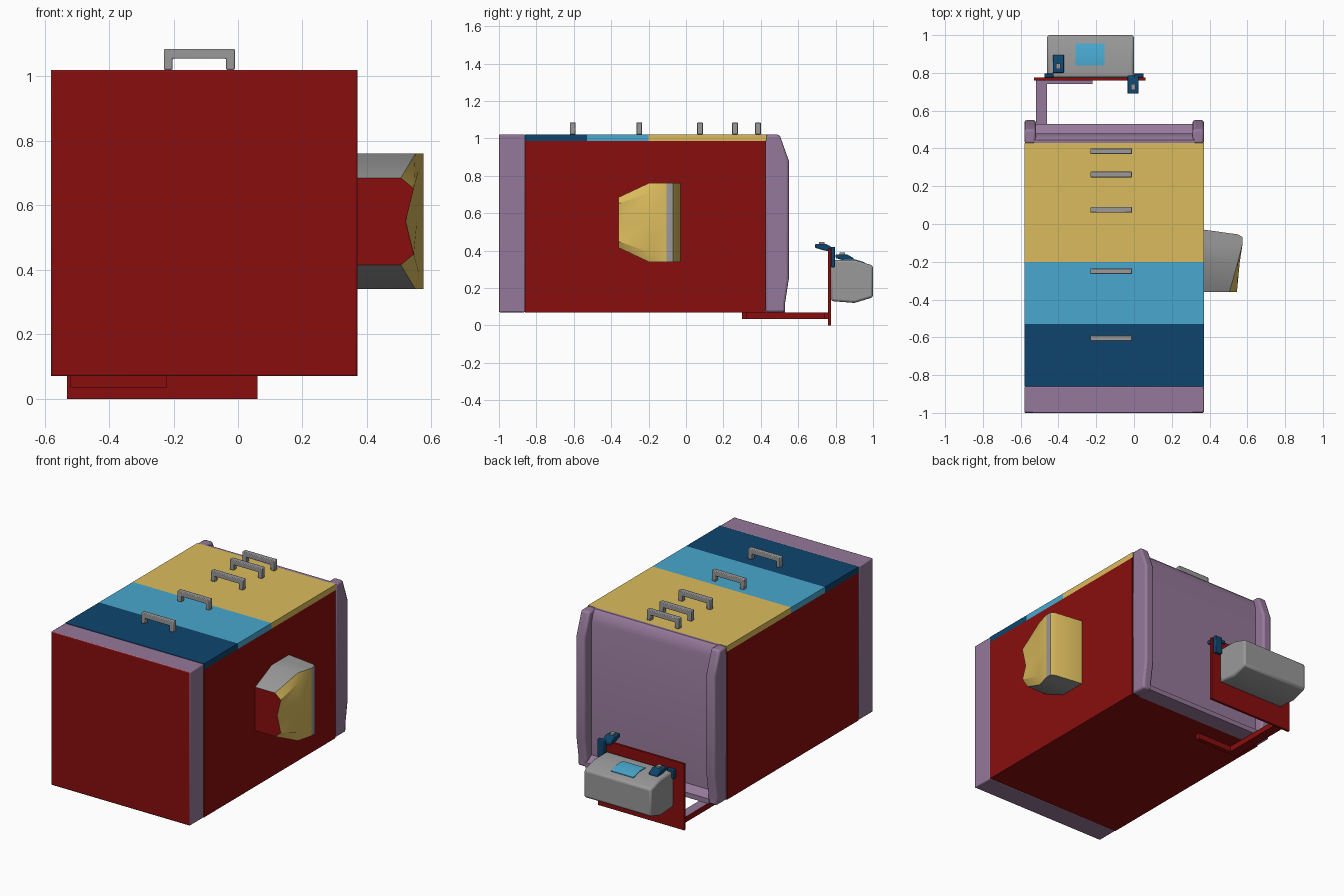
import bpy, bmesh
from mathutils import Vector

cube = bpy.data.objects.get("Cube")
if cube:
    bpy.data.objects.remove(cube, do_unlink=True)


def material(name, rgb):
    m = bpy.data.materials.new(name)
    m.use_nodes = True
    m.diffuse_color = (*rgb, 1)
    bsdf = m.node_tree.nodes["Principled BSDF"]
    bsdf.inputs["Base Color"].default_value = (*rgb, 1)
    bsdf.inputs["Roughness"].default_value = 0.6
    return m


RED = material("dark red", (0.25, 0.004, 0.004))
VIOLET = material("dusty violet", (0.30, 0.19, 0.32))
YELLOW = material("mustard yellow", (0.71, 0.50, 0.11))
SKY = material("sky blue", (0.065, 0.39, 0.62))
NAVY = material("navy blue", (0.004, 0.06, 0.155))
GREY = material("metal grey", (0.32, 0.32, 0.32))


def finish(name, bm, mats, rule=None, bevel=0):
    """Turn a bmesh into an object; rule(face) picks the material slot."""
    bmesh.ops.recalc_face_normals(bm, faces=bm.faces)
    bm.normal_update()
    if rule:
        for f in bm.faces:
            f.material_index = rule(f)
    mesh = bpy.data.meshes.new(name)
    bm.to_mesh(mesh)
    bm.free()
    ob = bpy.data.objects.new(name, mesh)
    bpy.context.collection.objects.link(ob)
    for m in mats:
        mesh.materials.append(m)
    if bevel:
        mod = ob.modifiers.new("soft edges", "BEVEL")
        mod.width, mod.segments = bevel, 2
    bpy.ops.object.select_all(action="DESELECT")
    ob.select_set(True)
    bpy.context.view_layer.objects.active = ob
    bpy.ops.object.shade_smooth_by_angle(angle=0.6)
    return ob


def prism(name, axis, profile, lo, hi, mats, rule=None, bevel=0):
    """Extrude a profile along x (y,z points), y (x,z points) or z (x,y points)."""
    place = {"x": lambda p: (lo, *p), "y": lambda p: (p[0], lo, p[1]),
             "z": lambda p: (*p, lo)}[axis]
    bm = bmesh.new()
    face = bm.faces.new([bm.verts.new(place(p)) for p in profile])
    new = bmesh.ops.extrude_face_region(bm, geom=[face])["geom"]
    step = Vector([(hi - lo) * (axis == a) for a in "xyz"])
    bmesh.ops.translate(bm, vec=step, verts=[v for v in new if isinstance(v, bmesh.types.BMVert)])
    return finish(name, bm, mats, rule, bevel)


def box(name, x, y, z, mats, rule=None, bevel=0):
    rect = [(x[0], y[0]), (x[1], y[0]), (x[1], y[1]), (x[0], y[1])]
    return prism(name, "z", rect, z[0], z[1], mats, rule, bevel)


LEFT, RIGHT, BASE, TOP = 0.37, -0.58, 0.07, 1.02
WIDTH = (RIGHT, LEFT)

# Cabinet body and front surround with a red front face
box("cabinet_body", WIDTH, (-0.86, 0.425), (BASE, 0.985), [RED])
box("front_surround", WIDTH, (-1, -0.86), (BASE, TOP), [VIOLET, RED],
    lambda f: int(f.normal.y < -0.9), 0.006)

# Drawer fronts along the top
for name, y0, y1, mat in (("navy_drawer", -0.86, -0.53, NAVY),
                          ("sky_drawer", -0.53, -0.20, SKY),
                          ("yellow_drawer", -0.20, 0.43, YELLOW)):
    box(name, WIDTH, (y0, y1), (0.985, TOP), [mat])

# Drawer handles
a, b, leg = -0.23, -0.01, 0.027
handle = [(a, TOP), (a, 1.085), (b, 1.085), (b, TOP),
          (b - leg, TOP), (b - leg, 1.055), (a + leg, 1.055), (a + leg, TOP)]
for i, y in enumerate((-0.605, -0.25, 0.075, 0.262, 0.385)):
    prism(f"handle_{i + 1}", "y", handle, y - 0.015, y + 0.015, [GREY], bevel=0.004)

# Rear surround: recessed panel between two raised side flanges
panel = [(0.425, BASE), (0.425, TOP), (0.445, TOP), (0.465, 1.0), (0.48, 0.95),
         (0.48, 0.13), (0.53, 0.10), (0.53, BASE)]
prism("rear_panel", "x", panel, -0.53, 0.32, [VIOLET])
flange = [(0.425, BASE), (0.425, TOP), (0.50, TOP), (0.55, 0.88),
          (0.55, 0.25), (0.53, 0.12), (0.53, BASE)]
for side, x0, x1 in (("left", 0.31, LEFT), ("right", RIGHT, -0.52)):
    prism(f"rear_flange_{side}", "x", flange, x0, x1, [VIOLET], bevel=0.012)

# Side pod: lofted through sections of (y, half height, edge x, shoulder x, middle x)
sections = ((-0.36, 0.135, 0.505, 0.545, 0.52), (-0.20, 0.21, 0.55, 0.56, 0.555),
            (-0.105, 0.21, 0.575, 0.575, 0.575), (-0.07, 0.21, 0.575, 0.575, 0.575),
            (-0.055, 0.21, 0.55, 0.55, 0.55), (-0.03, 0.21, 0.37, 0.37, 0.37))
bm = bmesh.new()
rings = []
for y, h, edge, shoulder, middle in sections:
    ring = [(0.36, -h), (edge, -h), (shoulder, -0.75 * h), (middle, 0),
            (shoulder, 0.75 * h), (edge, h), (0.36, h)]
    rings.append([bm.verts.new((x, y, 0.55 + z)) for x, z in ring])
for r, s in zip(rings, rings[1:]):
    for i in range(len(r)):
        j = (i + 1) % len(r)
        bm.faces.new((r[i], r[j], s[j], s[i]))
bm.faces.new(rings[0])
bm.faces.new(rings[-1])


def pod_colour(f):
    c = f.calc_center_median()
    if f.normal.y < -0.9:
        return 1
    stripe = -0.105 < c.y < -0.07 and c.x > 0.5
    return 2 if abs(f.normal.z) > 0.6 or stripe else 0


finish("side_pod", bm, [YELLOW, RED, GREY], pod_colour)


# Mounting bracket under the cabinet, with a violet upper side
def violet_top(f):
    return int(f.normal.z > 0.9)


box("bracket_arm", (-0.52, -0.46), (0.30, 0.765), (0.035, 0.07), [RED, VIOLET], violet_top)
box("bracket_crossbar", (-0.46, -0.22), (0.74, 0.765), (0.035, 0.07), [RED, VIOLET], violet_top)
box("bracket_front_bar", (-0.46, -0.22), (0.30, 0.325), (0.035, 0.07), [RED])
box("mounting_plate", (-0.53, 0.06), (0.76, 0.775), (0, 0.41), [RED])

# Control unit with its screen
unit = [(0.775, 0.13), (0.775, 0.35), (0.90, 0.35), (1.0, 0.32),
        (1.0, 0.15), (0.90, 0.12)]
prism("control_unit", "x", unit, -0.46, 0, [GREY], bevel=0.012)
screen = [(0.84, 0.345), (0.84, 0.354), (0.90, 0.354), (0.955, 0.338), (0.955, 0.329), (0.90, 0.345)]
prism("screen", "x", screen, -0.31, -0.155, [SKY])

# Clips: a tilted tab with a small grey cap and a strap behind it
for n, x, y, z, strap_x, strap_y in ((1, -0.035, 0.69, 0.40, 0.0, 0.775),
                                     (2, -0.43, 0.80, 0.345, -0.475, 0.775)):
    tab = [(y, z + 0.015), (y, z + 0.035), (y + 0.06, z + 0.035),
           (y + 0.095, z + 0.015), (y + 0.095, z - 0.005), (y + 0.05, z)]
    prism(f"clip_tab_{n}", "x", tab, x, x + 0.06, [NAVY], bevel=0.004)
    box(f"clip_cap_{n}", (x + 0.018, x + 0.042), (y + 0.02, y + 0.05), (z + 0.03, z + 0.045), [GREY])
    box(f"clip_strap_{n}", (strap_x, strap_x + 0.05), (strap_y, strap_y + 0.022),
        (0.31, z + 0.02), [NAVY], bevel=0.004)
